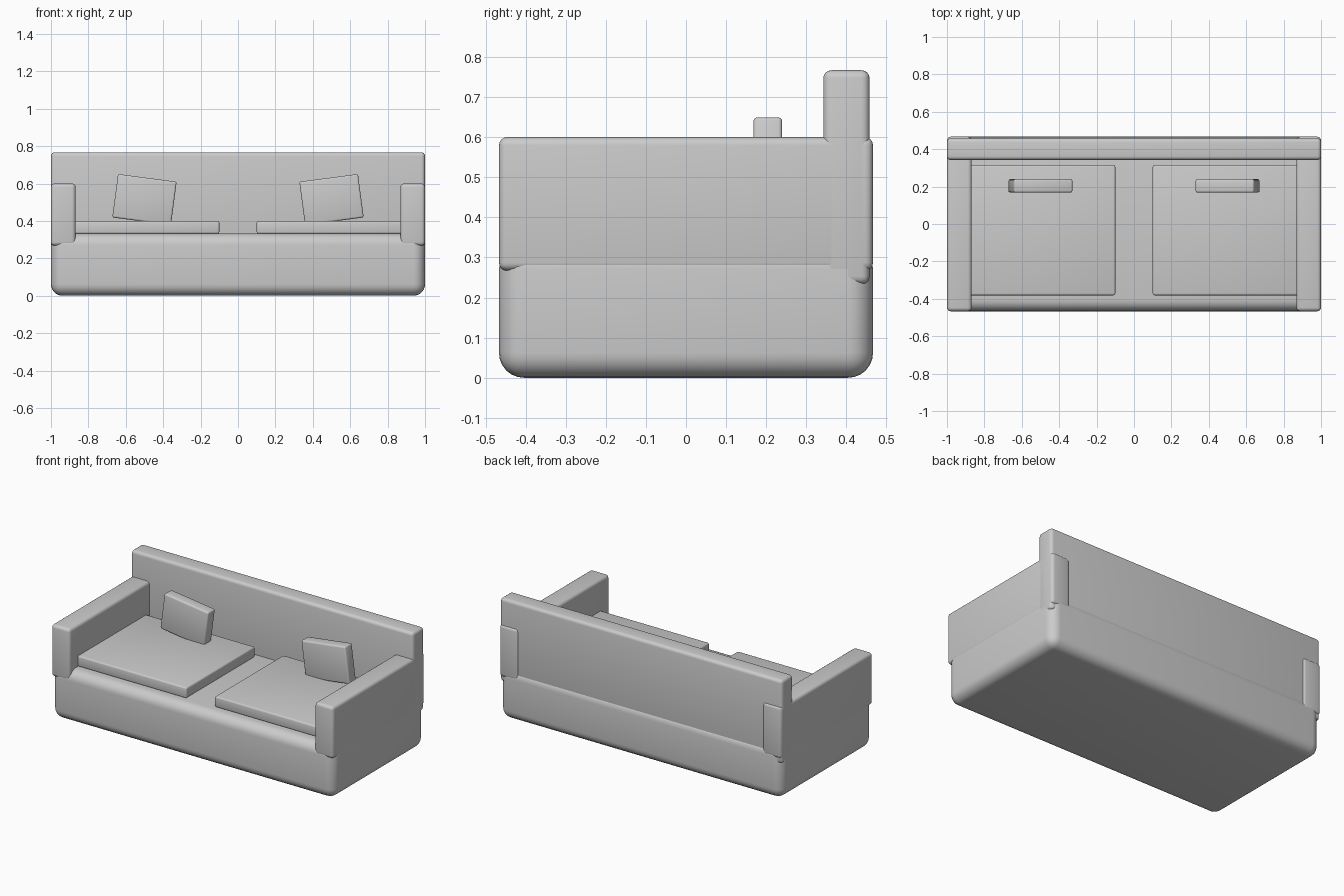
import bpy, math

if "Cube" in bpy.data.objects:
    bpy.data.objects.remove(bpy.data.objects["Cube"])


def rounded_box(name, lo, hi, radius, segments=4, tilt=0.0):
    """Box between two corners with rounded edges, optionally tilted about y."""
    centre = [(a + b) / 2 for a, b in zip(lo, hi)]
    bpy.ops.mesh.primitive_cube_add(size=1, location=centre)
    ob = bpy.context.object
    ob.name = name
    ob.scale = [b - a for a, b in zip(lo, hi)]
    bpy.ops.object.transform_apply(location=False, rotation=False, scale=True)
    mod = ob.modifiers.new("rounding", 'BEVEL')
    mod.width = radius
    mod.segments = segments
    bpy.ops.object.modifier_apply(modifier=mod.name)
    bpy.ops.object.shade_smooth_by_angle(angle=math.radians(35))
    ob.rotation_euler.y = tilt
    return ob


# Upholstered base block
rounded_box("sofa_base", (-1, -0.4665, 0), (1, 0.4665, 0.333), 0.062, 6)

# Backrest panel, sunk into the base
rounded_box("backrest", (-1, 0.3425, 0.233), (1, 0.458, 0.767), 0.02)

for side, label in ((-1, "left"), (1, "right")):
    # Armrest, running the full depth
    x0, x1 = sorted((side * 0.868, side * 1.0))
    rounded_box(label + "_armrest", (x0, -0.4665, 0.267), (x1, 0.4665, 0.6), 0.02)

    # Flat seat cushion, tucked into the armrest
    x0, x1 = sorted((side * 0.1, side * 0.9))
    rounded_box(label + "_seat_cushion", (x0, -0.381, 0.331), (x1, 0.315, 0.4), 0.01, 3)

    # Small throw pillow leaning sideways
    x = side * 0.5
    rounded_box(label + "_pillow", (x - 0.158, 0.168, 0.397), (x + 0.158, 0.24, 0.631),
                0.01, 3, tilt=-side * math.radians(7.5))
